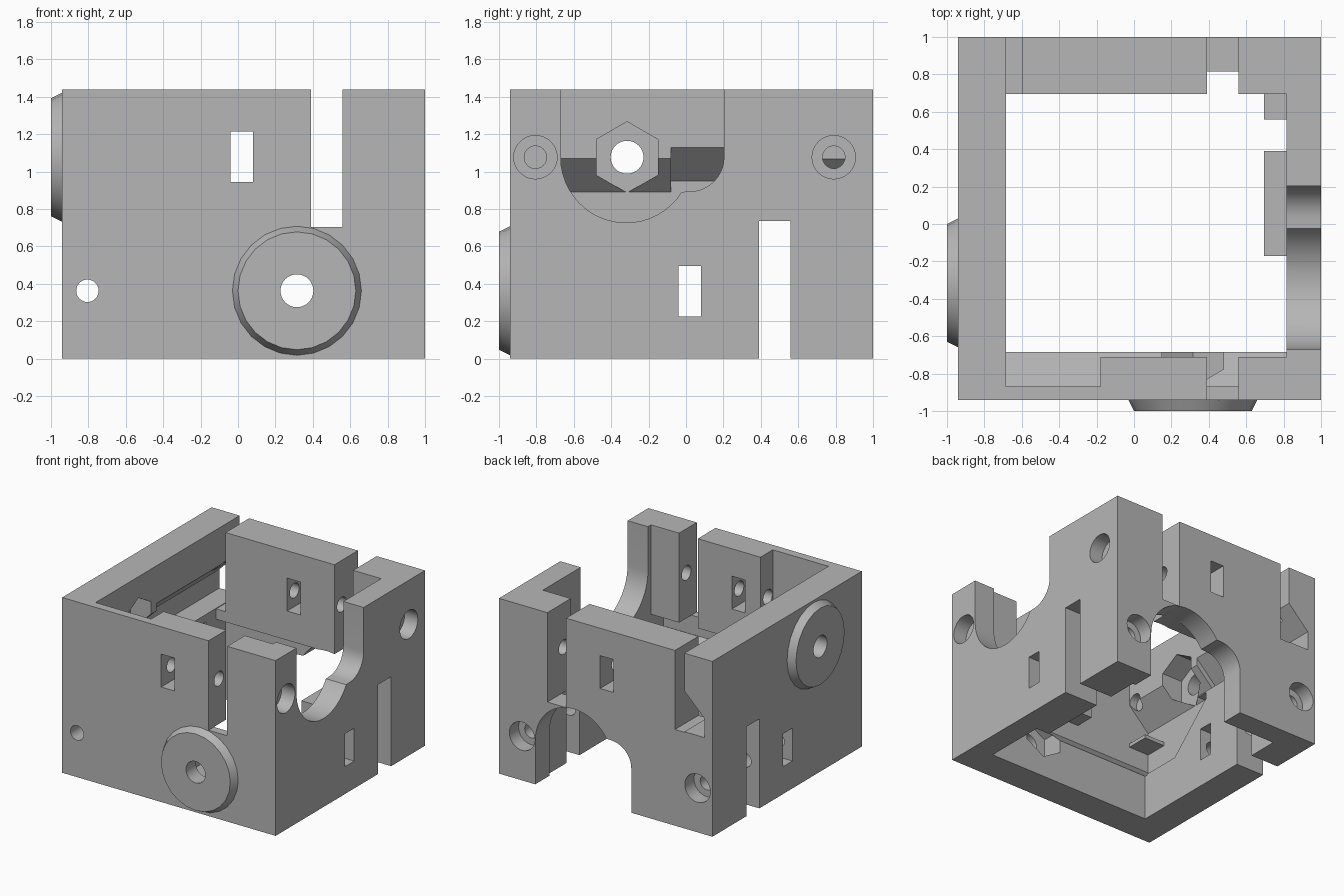
import bpy, bmesh
from math import cos, sin, pi, radians

cube = bpy.data.objects.get("Cube")
if cube:
    bpy.data.objects.remove(cube, do_unlink=True)

gray = bpy.data.materials.new("plain gray")
gray.use_nodes = True
color = (0.47, 0.47, 0.47, 1)
gray.diffuse_color = color
gray.node_tree.nodes["Principled BSDF"].inputs["Base Color"].default_value = color

# Shared measures: wall planes, outside reach, gear axis and screw positions
TOP = 1.44
OUTER, DEEP, INNER = -0.94, -0.87, -0.685
CLAMP, THIN, BACK = 0.695, 0.815, 1
REACH = 2
AXLE, LOW = 0.315, 0.363
SCREWS = (-0.805, 0.79)
SLOT = 0.705


def wall_point(axis, across, height, depth):
    """The left/right pair of walls is the front/back pair turned upside down."""
    if axis == "y":
        return (across, depth, height)
    return (depth, across, TOP - height)


def loft(name, rings):
    """Closed solid through matching rings of points."""
    bm = bmesh.new()
    rows = [[bm.verts.new(point) for point in ring] for ring in rings]
    count = len(rows[0])
    for lower, upper in zip(rows, rows[1:]):
        for i in range(count):
            j = (i + 1) % count
            bm.faces.new((lower[i], lower[j], upper[j], upper[i]))
    bm.faces.new(rows[0][::-1])
    bm.faces.new(rows[-1])
    bmesh.ops.recalc_face_normals(bm, faces=bm.faces)
    mesh = bpy.data.meshes.new(name)
    bm.to_mesh(mesh)
    bm.free()
    mesh.materials.append(gray)
    obj = bpy.data.objects.new(name, mesh)
    bpy.context.collection.objects.link(obj)
    return obj


def through(axis, profile, start, end, name="cutter"):
    """Profile of (across, height) pushed through a wall."""
    return loft(name, [[wall_point(axis, a, h, depth) for a, h in profile]
                       for depth in (start, end)])


def along(axis, profile, start, end):
    """Profile of (depth, height) run along a wall."""
    return loft("cutter", [[wall_point(axis, across, h, d) for d, h in profile]
                           for across in (start, end)])


def rect(left, right, low, high):
    return [(left, low), (right, low), (right, high), (left, high)]


def arc(center, radius, start, end, steps):
    angles = [radians(start + (end - start) * i / steps) for i in range(steps + 1)]
    return [(center + radius * cos(a), LOW + radius * sin(a)) for a in angles]


def circle(center, radius, sides=32):
    turns = [pi / 2 + 2 * pi * i / sides for i in range(sides)]
    return [(center + radius * cos(t), LOW + radius * sin(t)) for t in turns]


def combine(tool, operation):
    tool.hide_render = True
    mod = body.modifiers.new("shape", "BOOLEAN")
    mod.operation, mod.solver, mod.object = operation, "EXACT", tool
    bpy.context.view_layer.objects.active = body
    bpy.ops.object.modifier_apply(modifier=mod.name)
    bpy.data.objects.remove(tool, do_unlink=True)


def cut(tool):
    combine(tool, "DIFFERENCE")


def cut_box(x, y, z):
    cut(through("y", rect(*x, *z), *y))


def cut_channel(axis, start, end, shift=0.0):
    """Groove with one sloped side, run along the inside of a wall."""
    slope_low, slope_high = 0.37 - shift, 0.55 - shift
    over = INNER + 0.02
    cut(along(axis, [(over, slope_low), (INNER, slope_low), (DEEP, slope_high),
                     (DEEP, SLOT - shift), (over, SLOT - shift)], start, end))


body = through("y", rect(OUTER, BACK, 0, TOP), OUTER, BACK, "gear_housing")

# Bevelled bearing discs on the front and right walls
for axis, side in (("y", 1), ("x", -1)):
    steps = ((-0.9, 0.345), (OUTER, 0.345), (-1, 0.315))
    combine(loft("bearing_disc",
                 [[wall_point(axis, a, h, depth) for a, h in circle(side * AXLE, radius, 24)]
                  for depth, radius in steps]), "UNION")

# Main cavity
cut_box((INNER, CLAMP), (INNER, CLAMP), (-1, REACH))

# Features that both pairs of walls share
for axis, side in (("y", 1), ("x", -1)):
    center = side * AXLE
    # Thin part of the far wall, clamp slot and small window
    cut(through(axis, rect(INNER, CLAMP, -1, SLOT), CLAMP - 0.1, THIN))
    cut(through(axis, rect(0.39, 0.56, SLOT, REACH), -REACH, REACH))
    cut(through(axis, rect(-0.04, 0.08, 0.945, 1.215), -REACH, REACH))
    # Rounded opening in the far wall
    opening = ([(0.67, -1)] + arc(0.32, 0.35, 0, 148, 20)
               + arc(-0.02, 0.183, 90, 180, 10) + [(-0.203, -1)])
    cut(through(axis, [(side * a, h) for a, h in opening], CLAMP - 0.1, REACH))
    # Axle bore and hexagonal nut pocket
    cut(through(axis, circle(center, 0.088), -REACH, INNER + 0.1))
    cut(through(axis, circle(center, 0.19, 6), DEEP, INNER + 0.1))
    # Countersinks for the screw heads
    for place in SCREWS:
        cut(through(axis, circle(place, 0.116), 0.88, REACH))

# Sloped channels; the one on the right wall steps up and leaves at the back
cut_channel("y", DEEP, THIN)
cut_channel("x", DEEP, -0.07)
cut_channel("x", -0.08, REACH, 0.06)
cut_box((INNER, -0.6), (CLAMP - 0.1, REACH), (0.79, REACH))

# Open part of the front channel and the set-back face of its clamp
cut_box((INNER, -0.18), (DEEP, INNER + 0.1), (0.55, REACH))
cut_box((-0.18, THIN), (-0.71, INNER + 0.1), (0.6, REACH))

# Widened gap beside the lower left clamp
cut_box((CLAMP - 0.1, THIN), (INNER, -0.17), (-1, 0.8))

# Recess with a rising edge in the right wall
step = TOP - 0.38
cut(along("x", [(DEEP, step), (INNER + 0.1, step),
                (INNER + 0.1, SLOT - 0.05), (DEEP, SLOT - 0.05)], INNER, -0.34))
rise = [(-0.35, step), (-0.34, step), (0.03, SLOT), (0.03, SLOT - 0.05), (-0.35, SLOT - 0.05)]
cut(through("x", rise, DEEP, INNER + 0.1))

# Long screw holes
for place in SCREWS:
    cut(through("x", circle(place, 0.06), -0.75, REACH))
cut(through("y", circle(SCREWS[0], 0.06), -REACH, REACH))
cut(through("y", circle(SCREWS[1], 0.06), -0.1, REACH))

bpy.ops.object.select_all(action="DESELECT")
body.select_set(True)
bpy.context.view_layer.objects.active = body
bpy.ops.object.shade_smooth_by_angle(angle=radians(25))
